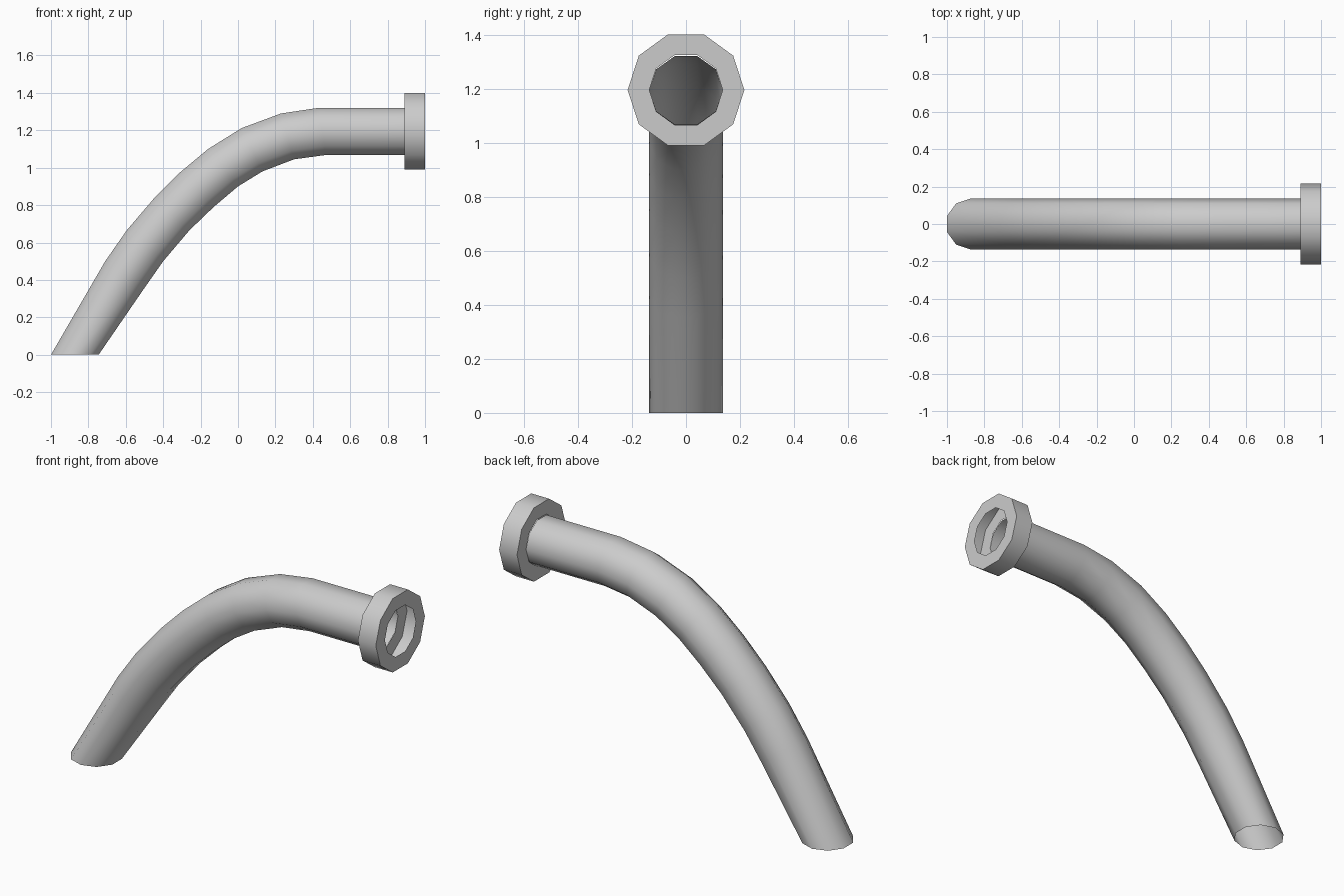
import bpy, bmesh, math

if "Cube" in bpy.data.objects:
    bpy.data.objects.remove(bpy.data.objects["Cube"])

SIDES = 10
RADIUS = 0.136
FLAT = math.cos(math.pi / SIDES)


def ring(bm, top, bottom, radius):
    """Decagon spanning two opposite flat sides, given as (x, z) points."""
    cx, cz = (top[0] + bottom[0]) / 2, (top[1] + bottom[1]) / 2
    ux, uz = (top[0] - cx) / FLAT, (top[1] - cz) / FLAT
    verts = []
    for i in range(SIDES):
        a = math.tau * i / SIDES
        s = math.sin(a)
        # rescale so the widest pair of vertices reaches the flat side
        k = s * FLAT / math.sin(math.tau * 2 / SIDES) if SIDES == 10 else s
        verts.append(bm.verts.new((cx + ux * k, radius * math.cos(a), cz + uz * k)))
    return verts


def loft(name, sections):
    bm = bmesh.new()
    rings = [ring(bm, *s) for s in sections]
    for a, b in zip(rings, rings[1:]):
        for i in range(SIDES):
            j = (i + 1) % SIDES
            bm.faces.new((a[i], a[j], b[j], b[i]))
    bmesh.ops.recalc_face_normals(bm, faces=bm.faces)
    mesh = bpy.data.meshes.new(name)
    bm.to_mesh(mesh)
    bm.free()
    obj = bpy.data.objects.new(name, mesh)
    bpy.context.collection.objects.link(obj)
    bpy.ops.object.select_all(action='DESELECT')
    obj.select_set(True)
    bpy.context.view_layer.objects.active = obj
    bpy.ops.object.shade_smooth_by_angle(angle=math.radians(50))
    return obj


# Open bent pipe: outer and inner bend points of each section
bend = [
    ((-1.0, 0.0), (-0.745, 0.0)),
    ((-0.71, 0.50), (-0.505, 0.35)),
    ((-0.595, 0.665), (-0.40, 0.50)),
    ((-0.45, 0.835), (-0.26, 0.665)),
    ((-0.31, 0.975), (-0.13, 0.79)),
    ((-0.16, 1.10), (0.0, 0.90)),
    ((0.02, 1.212), (0.13, 0.98)),
    ((0.23, 1.29), (0.30, 1.045)),
    ((0.43, 1.32), (0.47, 1.068)),
    ((0.89, 1.32), (0.89, 1.068)),
]
loft("bent_pipe", [(t, b, RADIUS) for t, b in bend])

# Hollow flange shell, open towards the bore
profile = [(0.89, RADIUS), (0.89, 0.216), (1.0, 0.216), (1.0, RADIUS)]
loft("end_flange", [((x, 1.195 + r * FLAT), (x, 1.195 - r * FLAT), r) for x, r in profile])
